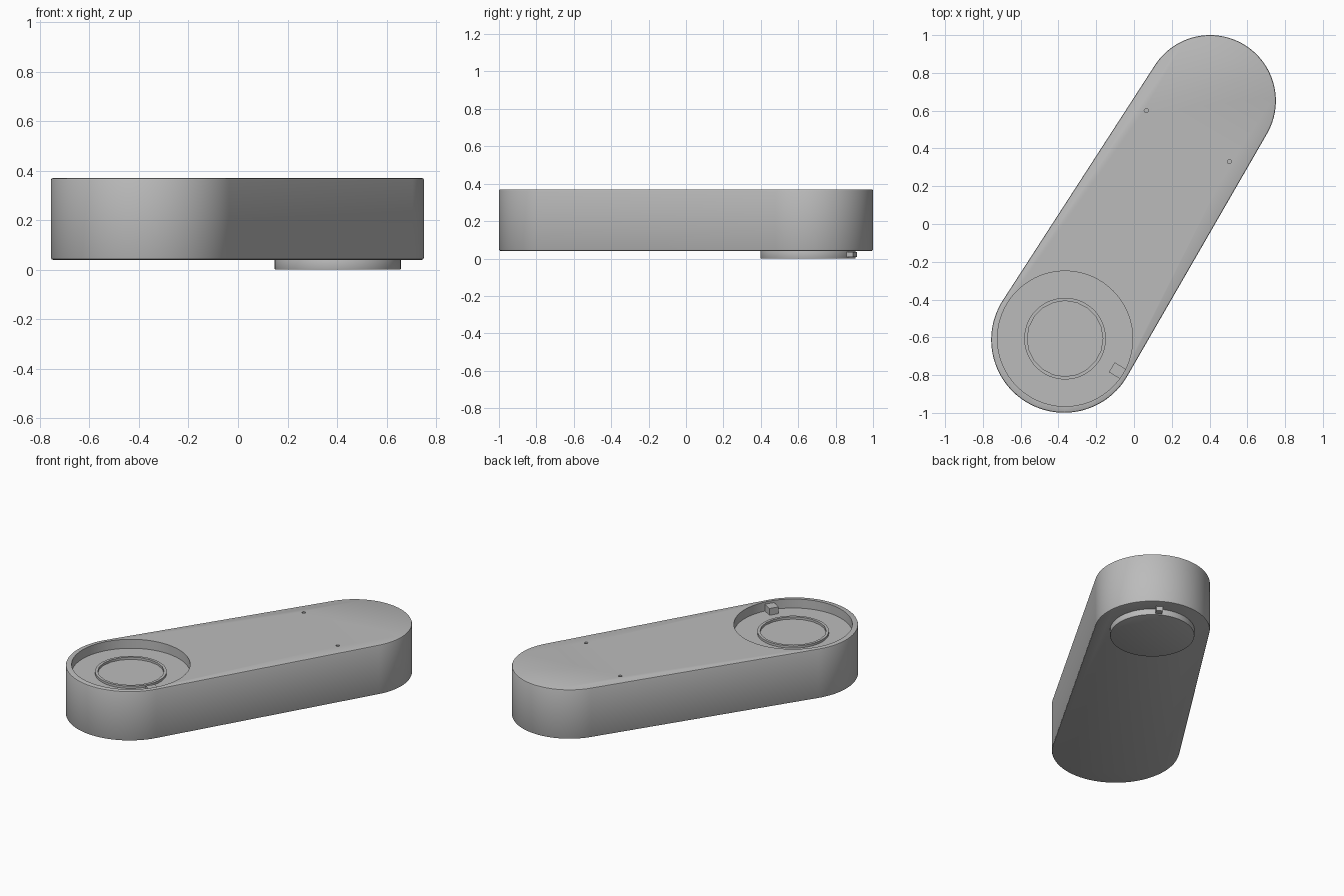
import bpy, bmesh
from math import cos, sin, pi, acos, atan2, hypot
from mathutils import Matrix, Vector

if "Cube" in bpy.data.objects:
    bpy.data.objects.remove(bpy.data.objects["Cube"])

grey = bpy.data.materials.new("plain_grey")
grey.use_nodes = True
COLOUR = (0.5, 0.5, 0.5, 1)
grey.diffuse_color = COLOUR
grey.node_tree.nodes["Principled BSDF"].inputs["Base Color"].default_value = COLOUR

# Arm layout: wide socket end and narrower peg end
SOCKET, SOCKET_R = Vector((-0.37, -0.613)), 0.386
PEG, PEG_R = Vector((0.403, 0.652)), 0.348
BOTTOM, TOP, FLOOR = 0.04, 0.37, 0.31
span = PEG - SOCKET
AXIS = atan2(span.y, span.x)
TANGENT = acos((SOCKET_R - PEG_R) / span.length)


def arc(centre, radius, start, end, steps):
    angles = [start + (end - start) * i / steps for i in range(steps + 1)]
    return [(centre.x + radius * cos(a), centre.y + radius * sin(a)) for a in angles]


def circle(centre, radius, steps=96):
    return arc(centre, radius, 0, 2 * pi, steps)[:-1]


def finish(name, bm):
    bmesh.ops.recalc_face_normals(bm, faces=bm.faces)
    mesh = bpy.data.meshes.new(name)
    bm.to_mesh(mesh)
    bm.free()
    mesh.materials.append(grey)
    obj = bpy.data.objects.new(name, mesh)
    bpy.context.collection.objects.link(obj)
    return obj


def prism(name, outline, low, high, bevel=0):
    bm = bmesh.new()
    base = bm.faces.new([bm.verts.new((x, y, low)) for x, y in outline])
    up = bmesh.ops.extrude_face_region(bm, geom=[base], use_keep_orig=True)["geom"]
    bmesh.ops.translate(bm, vec=(0, 0, high - low),
                        verts=[v for v in up if isinstance(v, bmesh.types.BMVert)])
    bmesh.ops.recalc_face_normals(bm, faces=bm.faces)
    if bevel:
        rim = [e for e in bm.edges if abs(e.verts[0].co.z - e.verts[1].co.z) < 1e-5]
        bmesh.ops.bevel(bm, geom=rim, offset=bevel, segments=2, profile=0.5, affect='EDGES')
    return finish(name, bm)


def key_block(name, centre, angle, inner, outer, width, low, high):
    bm = bmesh.new()
    bmesh.ops.create_cube(bm, size=1)
    place = (Matrix.Translation((centre.x, centre.y, (low + high) / 2))
             @ Matrix.Rotation(angle, 4, 'Z')
             @ Matrix.Translation(((inner + outer) / 2, 0, 0))
             @ Matrix.Diagonal((outer - inner, width, high - low, 1)))
    bmesh.ops.transform(bm, matrix=place, verts=bm.verts)
    return finish(name, bm)


def cut(target, cutter):
    cutter.hide_render = True
    mod = target.modifiers.new("cut", 'BOOLEAN')
    mod.operation, mod.solver, mod.object = 'DIFFERENCE', 'EXACT', cutter
    bpy.context.view_layer.objects.active = target
    bpy.ops.object.modifier_apply(modifier=mod.name)
    bpy.data.objects.remove(cutter)


def smooth(obj):
    bpy.ops.object.select_all(action='DESELECT')
    obj.select_set(True)
    bpy.context.view_layer.objects.active = obj
    bpy.ops.object.shade_smooth_by_angle(angle=0.5)


# Arm body with softened rims
outline = (arc(SOCKET, SOCKET_R, AXIS + TANGENT, AXIS + 2 * pi - TANGENT, 64)
           + arc(PEG, PEG_R, AXIS - TANGENT, AXIS + TANGENT, 64))
body = prism("arm_body", outline, BOTTOM, TOP, 0.008)

# Round socket and two pin holes in the top
socket = SOCKET + Vector((0.005, 0.006))
cut(body, prism("socket_cutter", circle(socket, 0.358), FLOOR, TOP + 0.1))
for x, y in ((0.065, 0.6), (0.505, 0.33)):
    cut(body, prism("pin_cutter", circle(Vector((x, y)), 0.011, 16), TOP - 0.06, TOP + 0.1))
smooth(body)

# Raised ring on the socket floor
ring = prism("socket_ring", circle(socket, 0.216), FLOOR - 0.01, FLOOR + 0.015)
cut(ring, prism("ring_cutter", circle(socket, 0.2, 20), FLOOR - 0.1, FLOOR + 0.1))
smooth(ring)

# Locating key inside the socket, pointing across the arm
key_block("socket_key", socket, AXIS - pi / 2, 0.29, 0.365, 0.06, FLOOR - 0.01, TOP - 0.015)

# Round peg underneath with its own key, pointing along the arm
peg = prism("peg_disc", circle(PEG, 0.255), 0, BOTTOM + 0.01, 0.004)
smooth(peg)
key_block("peg_key", PEG, AXIS, 0.24, 0.294, 0.04, 0.007, 0.036)
